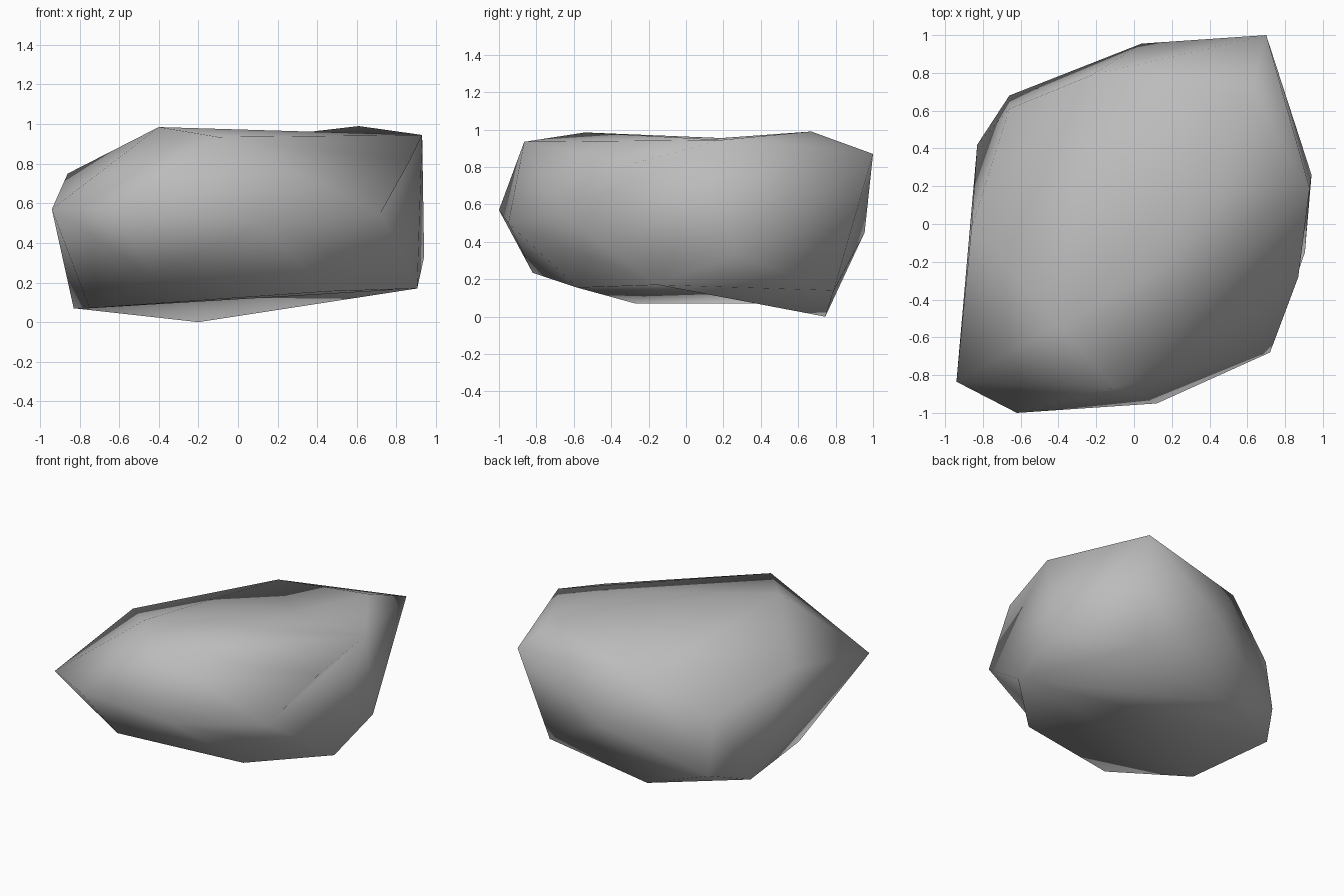
import bpy
import bmesh

# Remove the default object
default_cube = bpy.data.objects.get("Cube")
if default_cube:
    bpy.data.objects.remove(default_cube, do_unlink=True)


def make_material(name, colour):
    material = bpy.data.materials.new(name)
    material.use_nodes = True
    material.diffuse_color = colour
    shader = material.node_tree.nodes["Principled BSDF"]
    shader.inputs["Base Color"].default_value = colour
    return material


# Corner points of the boulder, named by where they sit
corners = {
    # upper plateau
    "top_back": (0.61, 0.67, 0.99),
    "top_front": (-0.40, -0.54, 0.985),
    "top_brow": (-0.10, -0.865, 0.935),
    "top_left": (0.93, 0.19, 0.945),
    "top_shoulder": (0.87, -0.28, 0.82),
    "top_rear": (-0.22, 0.79, 0.83),
    "top_right": (-0.86, -0.02, 0.75),
    "back_peak": (0.70, 1.0, 0.87),
    # waist
    "right_tip": (-0.94, -0.835, 0.57),
    "front_tip": (-0.62, -1.0, 0.57),
    "front_mid": (0.12, -0.95, 0.50),
    "front_left": (0.72, -0.68, 0.55),
    "left_mid": (0.94, 0.26, 0.33),
    "back_mid": (0.04, 0.955, 0.45),
    "back_right": (-0.66, 0.61, 0.55),
    # underside
    "low_back_right": (-0.66, 0.68, 0.15),
    "low_back_left": (0.58, 0.79, 0.14),
    "low_left": (0.905, -0.15, 0.17),
    "low_front_left": (0.45, -0.58, 0.155),
    "low_front": (-0.43, -0.82, 0.235),
    "low_right": (-0.75, -0.27, 0.07),
    "low_right_rear": (-0.83, 0.42, 0.07),
    "base_back": (-0.20, 0.745, 0.0),
}

# Wrap a faceted skin around the corners
bm = bmesh.new()
points = {name: bm.verts.new(place) for name, place in corners.items()}
bmesh.ops.convex_hull(bm, input=list(bm.verts))
bmesh.ops.triangulate(bm, faces=list(bm.faces))


def find_edge(start, end):
    return bm.edges.get((points[start], points[end]))


def turn_edge(start, end):
    """Swap a ridge for the other diagonal, which leaves a shallow dent."""
    edge = find_edge(start, end)
    if edge:
        bmesh.utils.edge_rotate(edge, True)


# Shallow dents on the left flank
turn_edge("top_shoulder", "low_left")
turn_edge("front_left", "low_front_left")

# Shallow valley across the underside
turn_edge("low_right", "base_back")
turn_edge("low_front_left", "base_back")
turn_edge("low_front_left", "low_right_rear")

# Slight hollow in the middle of the plateau
ridge = find_edge("top_front", "top_back")
if ridge:
    plateau = bmesh.utils.face_join(list(ridge.link_faces))
    hollow = bmesh.ops.poke(bm, faces=[plateau])["verts"][0]
    hollow.co = (0.31, 0.19, 0.955)

bmesh.ops.recalc_face_normals(bm, faces=list(bm.faces))
for face in bm.faces:
    face.smooth = True

# Boulder object
mesh = bpy.data.meshes.new("boulder")
bm.to_mesh(mesh)
bm.free()
boulder = bpy.data.objects.new("boulder", mesh)
bpy.context.collection.objects.link(boulder)
mesh.materials.append(make_material("stone grey", (0.5, 0.5, 0.5, 1.0)))
